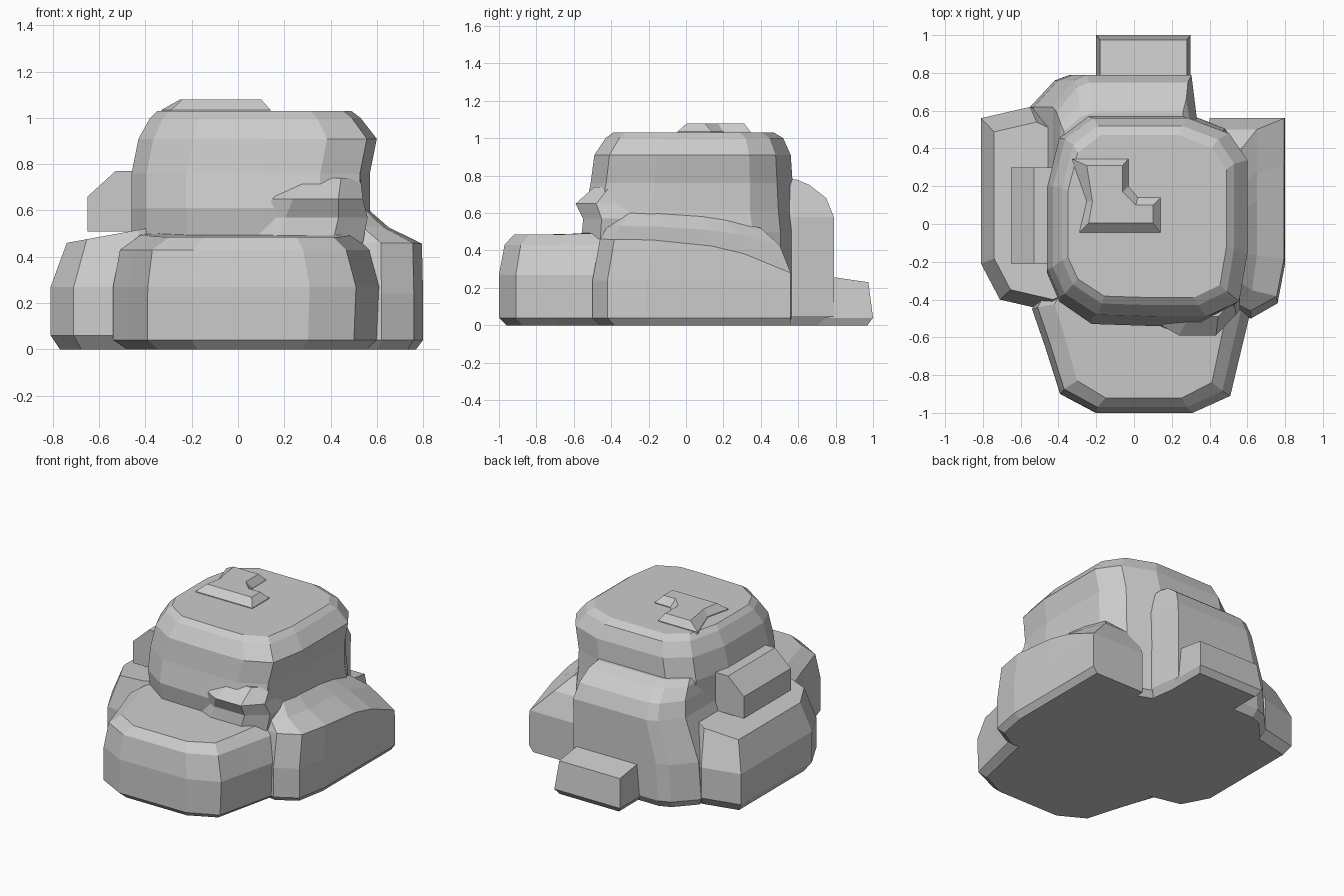
import bpy, bmesh


def loft(name, rings):
    """Skin a stack of equal-length vertex rings and close both ends."""
    bm = bmesh.new()
    vs = [[bm.verts.new(p) for p in r] for r in rings]
    n = len(rings[0])
    for a, b in zip(vs, vs[1:]):
        for i in range(n):
            j = (i + 1) % n
            bm.faces.new((a[i], a[j], b[j], b[i]))
    bm.faces.new(vs[0][::-1])
    bm.faces.new(vs[-1])
    bmesh.ops.recalc_face_normals(bm, faces=bm.faces)
    me = bpy.data.meshes.new(name)
    bm.to_mesh(me)
    bm.free()
    ob = bpy.data.objects.new(name, me)
    bpy.context.collection.objects.link(ob)
    return ob


def boulder(name, plan, levels):
    """Fit a plan outline to each level: z, x0, x1, y0, y1, tilt x, tilt y."""
    xs, ys = zip(*plan)
    uv = [((x - min(xs)) / (max(xs) - min(xs)),
           (y - min(ys)) / (max(ys) - min(ys))) for x, y in plan]
    rings = []
    for z, x0, x1, y0, y1, *tilt in levels:
        tx, ty = tilt or (0, 0)
        rings.append([(x0 + u * (x1 - x0), y0 + v * (y1 - y0),
                       z + tx * u + ty * v ** 3) for u, v in uv])
    return loft(name, rings)


# Tall central rock
boulder("main_rock",
        [(-.2, -.47), (.1, -.48), (.34, -.48), (.5, -.4), (.54, -.15), (.54, .34),
         (.45, .48), (.25, .56), (-.22, .56), (-.36, .45), (-.42, .2), (-.42, -.22),
         (-.36, -.36)],
        [(0, -.42, .54, -.4, .56), (.04, -.46, .57, -.45, .59),
         (.5, -.46, .58, -.52, .59), (.61, -.46, .57, -.54, .58),
         (.76, -.46, .57, -.51, .57), (.91, -.43, .6, -.49, .56),
         (1.0, -.38, .53, -.43, .52), (1.03, -.35, .49, -.39, .47)])

# Low rounded rock at the front
boulder("front_rock",
        [(-.2, -1), (.05, -1), (.31, -1), (.51, -.91), (.56, -.7), (.62, -.45), (.45, -.2),
         (-.4, -.2), (-.54, -.45), (-.47, -.65), (-.39, -.9)],
        [(0, -.48, .56, -.96, -.2), (.04, -.54, .61, -1, -.2),
         (.27, -.54, .62, -1, -.2), (.43, -.51, .57, -.97, -.2),
         (.485, -.42, .5, -.92, -.2, 0, .03)])

# Rock shelf on the left
boulder("left_rock",
        [(-.81, .56), (-.55, .62), (-.3, .5), (-.3, -.4), (-.45, -.46),
         (-.71, -.4), (-.81, -.21)],
        [(0, -.77, -.3, -.41, .58), (.06, -.81, -.3, -.46, .62),
         (.27, -.81, -.3, -.46, .62), (.46, -.74, -.3, -.4, .54, .08, 0)])

# Rock shelf on the right, sinking towards the back
boulder("right_rock",
        [(.4, .56), (.8, .56), (.8, .3), (.8, .12), (.8, -.21), (.76, -.42),
         (.62, -.5), (.4, -.46)],
        [(0, .4, .77, -.46, .56), (.04, .4, .8, -.5, .56),
         (.24, .4, .8, -.5, .56), (.46, .4, .795, -.46, .56, 0, -.18),
         (.53, .4, .65, -.42, .5, 0, -.1), (.6, .4, .57, -.36, .4, 0, -.08)])

# Shoulder behind the main rock
boulder("back_rock",
        [(-.55, .3), (-.55, .62), (-.42, .76), (-.34, .79), (.3, .79),
         (.33, .58), (.33, .3)],
        [(0, -.52, .3, .3, .76), (.05, -.55, .33, .3, .79),
         (.3, -.53, .33, .3, .79), (.58, -.43, .33, .3, .79),
         (.68, -.41, .31, .3, .75), (.75, -.39, .3, .3, .66),
         (.78, -.37, .28, .3, .59)])

# Step at the foot of the back
boulder("back_step", [(-.2, .7), (.3, .7), (.3, 1), (-.2, 1)],
        [(0, -.17, .28, .7, .97), (.04, -.2, .3, .7, 1),
         (.27, -.18, .28, .7, .975, 0, -.04)])

# Bulge low on the front face
boulder("front_bulge",
        [(.1, -.54), (.2, -.59), (.42, -.59), (.54, -.48), (.54, -.2), (.1, -.2)],
        [(.46, .06, .54, -.56, -.2), (.57, .1, .56, -.55, -.2),
         (.65, .15, .54, -.59, -.2), (.74, .22, .53, -.49, -.2)])

# Block with a sloped outer edge on the left shelf
side = [(-.65, .51), (-.65, .66), (-.53, .77), (-.38, .77), (-.38, .51)]
loft("left_block", [[(x, y, z) for x, z in side] for y in (-.21, .3)])

# L-shaped cap stone
low = [(-.33, .345), (-.03, .345), (-.03, .2), (.02, .14), (.14, .14), (.14, -.045),
       (-.29, -.045), (-.25, .12)]
top = [(-.25, .31), (-.06, .31), (-.06, .17), (.01, .1), (.1, .1), (.1, .005),
       (-.24, .005), (-.22, .12)]
loft("cap_stone", [[(x, y, 1.02) for x, y in low], [(x, y, 1.035) for x, y in low],
                   [(x, y, 1.08) for x, y in top]])
